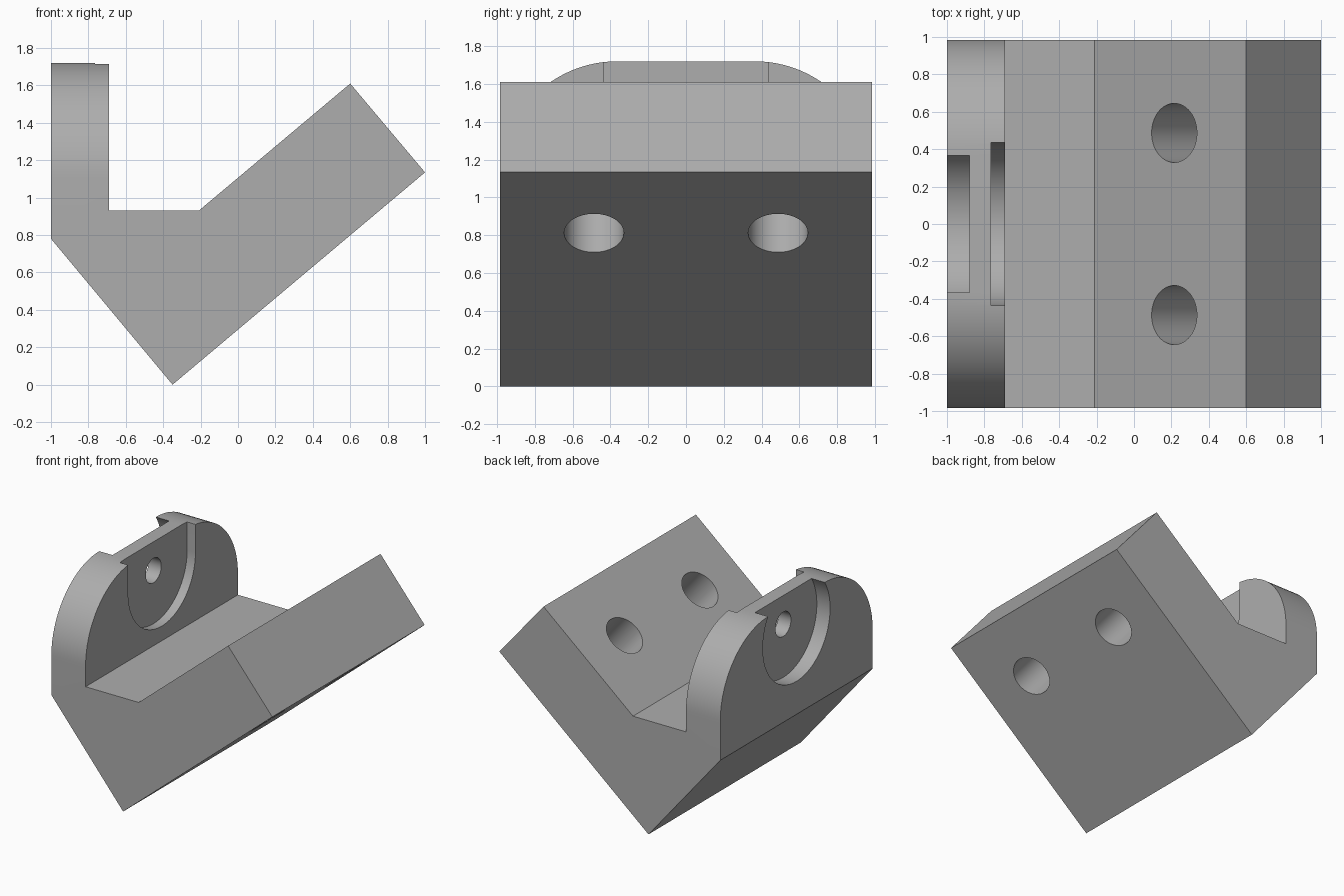
import bpy, bmesh
from math import pi, cos, sin
from mathutils import Vector

cube = bpy.data.objects.get("Cube")
if cube:
    bpy.data.objects.remove(cube, do_unlink=True)

HALF = 0.985                            # half depth of the bracket
PIVOT = 1.485                           # height of the tab hole
grey = bpy.data.materials.new("plain grey")
grey.use_nodes = True
grey.diffuse_color = (0.42, 0.42, 0.42, 1)
grey.node_tree.nodes["Principled BSDF"].inputs["Base Color"].default_value = grey.diffuse_color


def prism(name, points, vector, round_edges=None):
    """Extrude a closed outline along a vector; optionally round some edges."""
    bm = bmesh.new()
    face = bm.faces.new([bm.verts.new(p) for p in points])
    out = bmesh.ops.extrude_face_region(bm, geom=[face], use_keep_orig=True)
    moved = [v for v in out["geom"] if isinstance(v, bmesh.types.BMVert)]
    bmesh.ops.translate(bm, verts=moved, vec=vector)
    bmesh.ops.recalc_face_normals(bm, faces=bm.faces)
    if round_edges:
        edges = [e for e in bm.edges if round_edges(e)]
        bmesh.ops.bevel(bm, geom=edges, offset=0.62, segments=24,
                        profile=0.5, affect='EDGES')
    mesh = bpy.data.meshes.new(name)
    bm.to_mesh(mesh)
    bm.free()
    mesh.materials.append(grey)
    obj = bpy.data.objects.new(name, mesh)
    bpy.context.collection.objects.link(obj)
    return obj


def arc(center, u, v, radius, start=0.0, end=2 * pi, count=64):
    """Points on an arc in the plane of u and v."""
    return [center + radius * (cos(a) * u + sin(a) * v)
            for a in (start + (end - start) * i / count for i in range(count))]


X, Y, Z = Vector((1, 0, 0)), Vector((0, 1, 0)), Vector((0, 0, 1))

# Bracket: side outline pulled along the depth, upper tab corners rounded
outline = [(-1, 0.78), (-0.35, 0), (1, 1.135), (0.6, 1.61),
           (-0.21, 0.93), (-0.69, 0.93), (-0.69, 1.72), (-1, 1.72)]
bracket = prism("bracket", [(x, -HALF, z) for x, z in outline], 2 * HALF * Y,
                lambda e: all(v.co.z > 1.7 and abs(v.co.y) > 0.9 for v in e.verts)
                and abs(e.verts[0].co.x - e.verts[1].co.x) > 0.1)

cutters = []
# Round pocket on the outer face of the tab
cutters.append(prism("outer_pocket_cutter",
                     arc(Vector((-1.1, 0, PIVOT)), Y, Z, 0.435), 0.22 * X))
# Open-topped pocket on the inner face of the tab
slot = arc(Vector((-0.765, 0, PIVOT)), Y, Z, 0.435, pi, 2 * pi)
slot += [Vector((-0.765, y, z)) for y, z in ((0.435, PIVOT), (0.435, 2), (-0.435, 2))]
cutters.append(prism("inner_pocket_cutter", slot, 0.2 * X))
# Pivot hole through the thin web
cutters.append(prism("pivot_hole_cutter",
                     arc(Vector((-1.1, 0, PIVOT)), Y, Z, 0.1), 0.5 * X))
# Two mounting holes square through the sloping arm
along = Vector((1.35, 0, 1.135)).normalized()
normal = Vector((-along.z, 0, along.x))
for side in (-1, 1):
    start = Vector((0.215, side * 0.487, 1.287)) + 0.2 * normal
    cutters.append(prism("mounting_hole_cutter", arc(start, along, Y, 0.158), -1.1 * normal))

# Cut the pockets and holes
bpy.ops.object.select_all(action='DESELECT')
bpy.context.view_layer.objects.active = bracket
bracket.select_set(True)
for cutter in cutters:
    cutter.hide_render = True
    cut = bracket.modifiers.new("cut", 'BOOLEAN')
    cut.operation, cut.solver, cut.object = 'DIFFERENCE', 'EXACT', cutter
    bpy.ops.object.modifier_apply(modifier=cut.name)
    bpy.data.objects.remove(cutter, do_unlink=True)
bpy.ops.object.shade_smooth_by_angle(angle=0.5)
